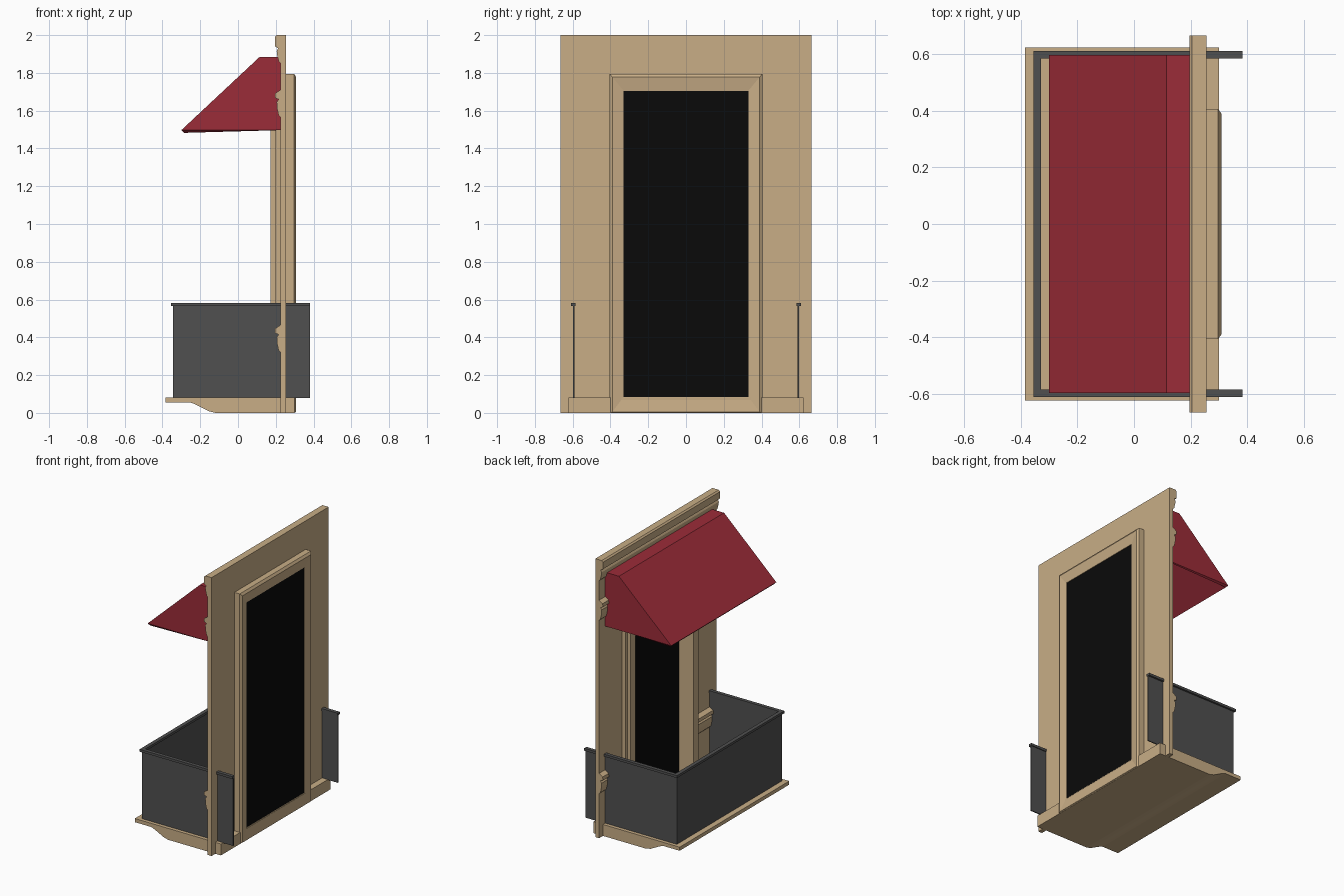
import bpy, bmesh
from mathutils import Vector

if "Cube" in bpy.data.objects:
    bpy.data.objects.remove(bpy.data.objects["Cube"])


def material(name, rgb):
    m = bpy.data.materials.new(name)
    m.diffuse_color = (*rgb, 1)
    m.use_nodes = True
    m.node_tree.nodes["Principled BSDF"].inputs["Base Color"].default_value = m.diffuse_color
    return m


STONE = material("stone", (0.58, 0.42, 0.24))
RED = material("red_fabric", (0.33, 0.025, 0.04))
IRON = material("dark_iron", (0.08, 0.08, 0.08))
BLACK = material("black_glass", (0.003, 0.003, 0.003))


def finish(name, bm, mat):
    bmesh.ops.recalc_face_normals(bm, faces=bm.faces)
    me = bpy.data.meshes.new(name)
    bm.to_mesh(me)
    bm.free()
    ob = bpy.data.objects.new(name, me)
    bpy.context.collection.objects.link(ob)
    if mat:
        me.materials.append(mat)
    return ob


def box(name, lo, hi, mat):
    bm = bmesh.new()
    bmesh.ops.create_cube(bm, size=1)
    lo, hi = Vector(lo), Vector(hi)
    for v in bm.verts:
        v.co = (lo + hi) / 2 + v.co * (hi - lo)
    return finish(name, bm, mat)


def extrude_profile(name, pts, y0, y1, mat):
    """Extrude a closed x-z profile along y."""
    bm = bmesh.new()
    f = bm.faces.new([bm.verts.new((x, y0, z)) for x, z in pts])
    r = bmesh.ops.extrude_face_region(bm, geom=[f])
    verts = [g for g in r["geom"] if isinstance(g, bmesh.types.BMVert)]
    bmesh.ops.translate(bm, verts=verts, vec=(0, y1 - y0, 0))
    return finish(name, bm, mat)


# wall with cornice and two moulded bands on the balcony side
def band(z):
    return [(0.225, z), (0.197, z - 0.018), (0.195, z - 0.042), (0.215, z - 0.05),
            (0.205, z - 0.065), (0.206, z - 0.095), (0.215, z - 0.135), (0.225, z - 0.145)]


cornice = [(0.255, 2.0), (0.205, 2.0), (0.195, 1.99), (0.195, 1.94), (0.213, 1.93),
           (0.205, 1.915), (0.206, 1.9), (0.216, 1.86), (0.225, 1.85)]
wall = extrude_profile("wall", cornice + band(1.71) + band(0.465) + [(0.225, 0), (0.255, 0)],
                       -0.665, 0.665, STONE)

# doorway opening
cutter = box("doorway_cutter", (0, -0.36, 0.04), (0.5, 0.36, 1.74), None)
cutter.hide_render = True
cutter.hide_viewport = True
cutter.display_type = 'WIRE'
mod = wall.modifiers.new("doorway", 'BOOLEAN')
mod.operation = 'DIFFERENCE'
mod.solver = 'EXACT'
mod.object = cutter

# door frame: nested rectangular loops bridged into a ring (x, half width, bottom, top)
loops = [(0.172, 0.33, 0.085, 1.705), (0.172, 0.385, 0.0, 1.775), (0.197, 0.385, 0.0, 1.775),
         (0.197, 0.405, 0.0, 1.795), (0.297, 0.405, 0.0, 1.795), (0.308, 0.39, 0.005, 1.778),
         (0.298, 0.33, 0.085, 1.705)]
bm = bmesh.new()
rings = [[bm.verts.new((x, y, z)) for y, z in ((-w, b), (w, b), (w, t), (-w, t))]
         for x, w, b, t in loops]
for a, b in zip(rings, rings[1:] + rings[:1]):
    for i in range(4):
        j = (i + 1) % 4
        bm.faces.new((a[i], a[j], b[j], b[i]))
bmesh.ops.remove_doubles(bm, verts=bm.verts, dist=1e-5)
finish("door_frame", bm, STONE)

# door glass
box("door_glass", (0.285, -0.332, 0.083), (0.294, 0.332, 1.707), BLACK)

# balcony floor with a curved underside
extrude_profile("balcony_floor",
                [(0.30, 0.082), (-0.385, 0.082), (-0.385, 0.056), (-0.255, 0.056), (-0.225, 0.045),
                 (-0.155, 0.009), (-0.12, 0.0), (0.30, 0.0)], -0.622, 0.622, STONE)

# railing panels and handrails
for side, s in (("left", -1), ("right", 1)):
    ys = sorted((s * 0.59, s * 0.597))
    yr = sorted((s * 0.584, s * 0.61))
    box(side + "_railing_panel", (-0.345, ys[0], 0.08), (0.38, ys[1], 0.57), IRON)
    box(side + "_handrail", (-0.355, yr[0], 0.566), (0.382, yr[1], 0.583), IRON)
box("front_railing_panel", (-0.345, -0.595, 0.08), (-0.338, 0.595, 0.57), IRON)
box("front_handrail", (-0.355, -0.61, 0.566), (-0.328, 0.61, 0.583), IRON)

# awning: hollow shell, open below and against the wall
outline = [(0.225, 1.497), (0.225, 1.885), (0.115, 1.885), (-0.30, 1.497)]
bm = bmesh.new()
near, far = [[bm.verts.new((x, y, z)) for x, z in outline] for y in (-0.597, 0.597)]
bm.faces.new(near)
bm.faces.new(far[::-1])
for i in (1, 2):
    bm.faces.new((near[i + 1], near[i], far[i], far[i + 1]))
awning = finish("awning", bm, RED)
mod = awning.modifiers.new("thickness", 'SOLIDIFY')
mod.thickness = 0.012
mod.offset = -1
mod.use_even_offset = True
